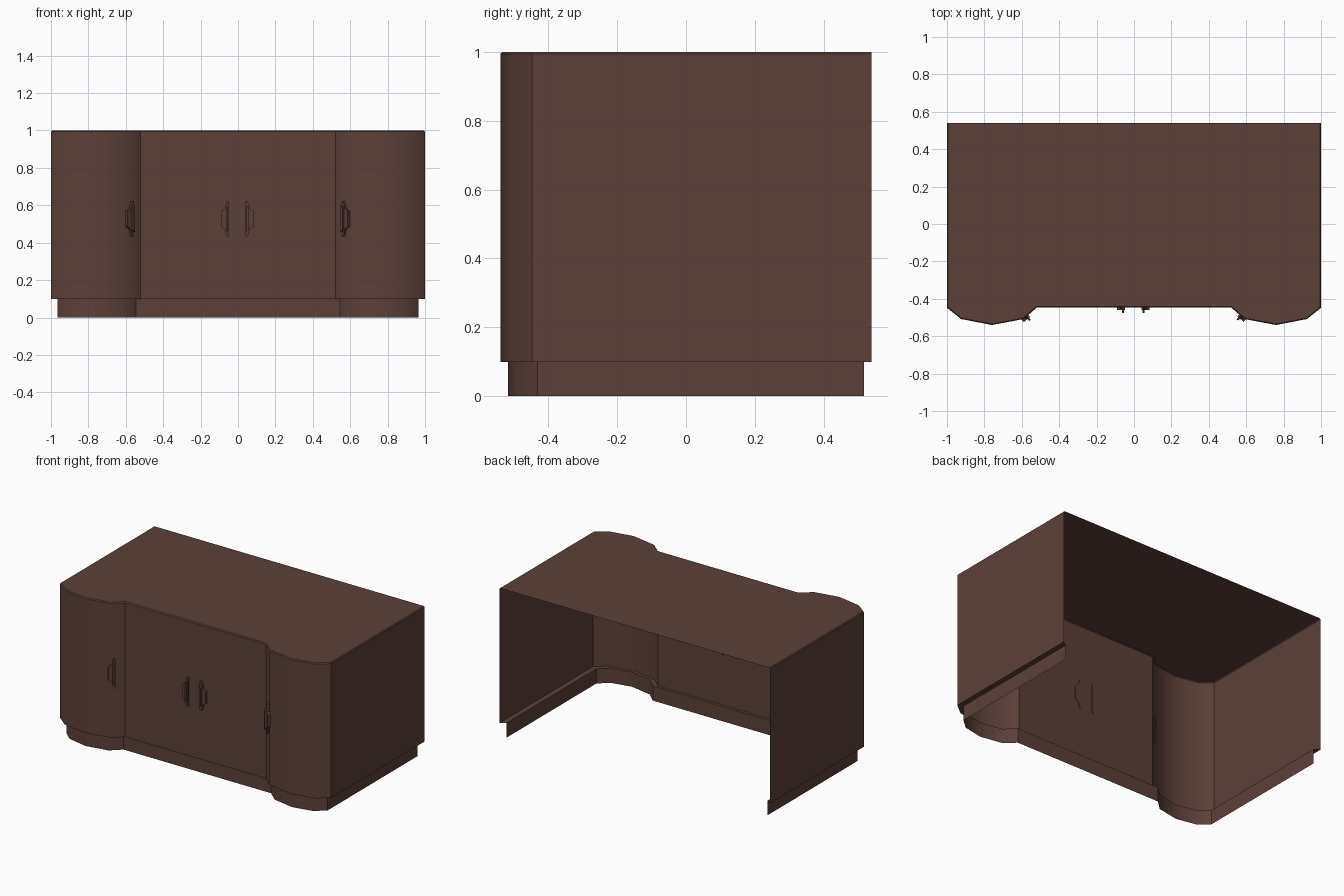
import bpy, bmesh, math
from mathutils import Matrix

if "Cube" in bpy.data.objects:
    bpy.data.objects.remove(bpy.data.objects["Cube"])

wood = bpy.data.materials.new("dark brown wood")
wood.diffuse_color = (0.109, 0.051, 0.040, 1)
wood.use_nodes = True
wood.node_tree.nodes["Principled BSDF"].inputs["Base Color"].default_value = wood.diffuse_color


def finish(name, bm, angle):
    me = bpy.data.meshes.new(name)
    bm.to_mesh(me)
    bm.free()
    me.materials.append(wood)
    ob = bpy.data.objects.new(name, me)
    bpy.context.collection.objects.link(ob)
    bpy.ops.object.select_all(action='DESELECT')
    bpy.context.view_layer.objects.active = ob
    ob.select_set(True)
    bpy.ops.object.shade_smooth_by_angle(angle=math.radians(angle))
    return ob


def sheet(name, rings, cap=False):
    """Open-backed wall through (half outline, z) rings, mirrored over x."""
    bm = bmesh.new()
    rows = []
    for half, z in rings:
        path = half + [(-x, y) for x, y in reversed(half)]
        rows.append([bm.verts.new((x, y, z)) for x, y in path])
    for lo, hi in zip(rows, rows[1:]):
        for i in range(len(lo) - 1):
            bm.faces.new((lo[i], hi[i], hi[i + 1], lo[i + 1]))
    if cap:
        bm.faces.new(rows[-1][::-1])
    return finish(name, bm, 35)


# Half outlines from the back corner round the bowed end to the recessed centre
body = [(1, .54), (1, -.448), (.925, -.508), (.76, -.54), (.59, -.508), (.52, -.447)]
rim = [(.994, .54), (.994, -.445), (.922, -.503), (.76, -.534), (.593, -.503), (.522, -.441)]
base = [(.965, .517), (.965, -.432), (.9, -.49), (.762, -.518), (.612, -.49), (.545, -.428)]

# Cabinet shell with ledge, walls and top
sheet("cabinet_shell", [(base, .098), (body, .098), (body, .994), (rim, 1)], cap=True)
# Recessed plinth
sheet("plinth", [(base, 0), (base, .098)])


def prism(bm, outline, y0, y1):
    a = [bm.verts.new((x, y0, z)) for x, z in outline]
    b = [bm.verts.new((x, y1, z)) for x, z in outline]
    n = len(a)
    bm.faces.new(a)
    bm.faces.new(b[::-1])
    for i in range(n):
        j = (i + 1) % n
        bm.faces.new((a[i], b[i], b[j], a[j]))


def handle(name, x, y, side, turn):
    """Door pull: stepped plate with a raised grip, bulging away from the door edge."""
    bm = bmesh.new()
    plate = [(0, -.096), (.012, -.096), (.024, -.055), (.044, -.042)]
    plate += [(px, -pz) for px, pz in reversed(plate)]
    grip = [(.006, -.07), (.018, -.06), (.018, .06), (.006, .07)]
    prism(bm, plate, .004, -.014)
    prism(bm, grip, -.014, -.028)
    m = (Matrix.Translation((x, y, .528)) @ Matrix.Diagonal((side, 1, 1, 1))
         @ Matrix.Rotation(math.radians(turn), 4, 'Z'))
    bmesh.ops.transform(bm, matrix=m, verts=bm.verts)
    bmesh.ops.recalc_face_normals(bm, faces=bm.faces)
    finish(name, bm, 20)


# Centre door pulls and pulls on the inner face of each bowed end
handle("centre_handle_right", .039, -.447, 1, 0)
handle("centre_handle_left", -.047, -.447, -1, 0)
handle("side_handle_right", .562, -.484, 1, -40)
handle("side_handle_left", -.565, -.486, -1, -40)
